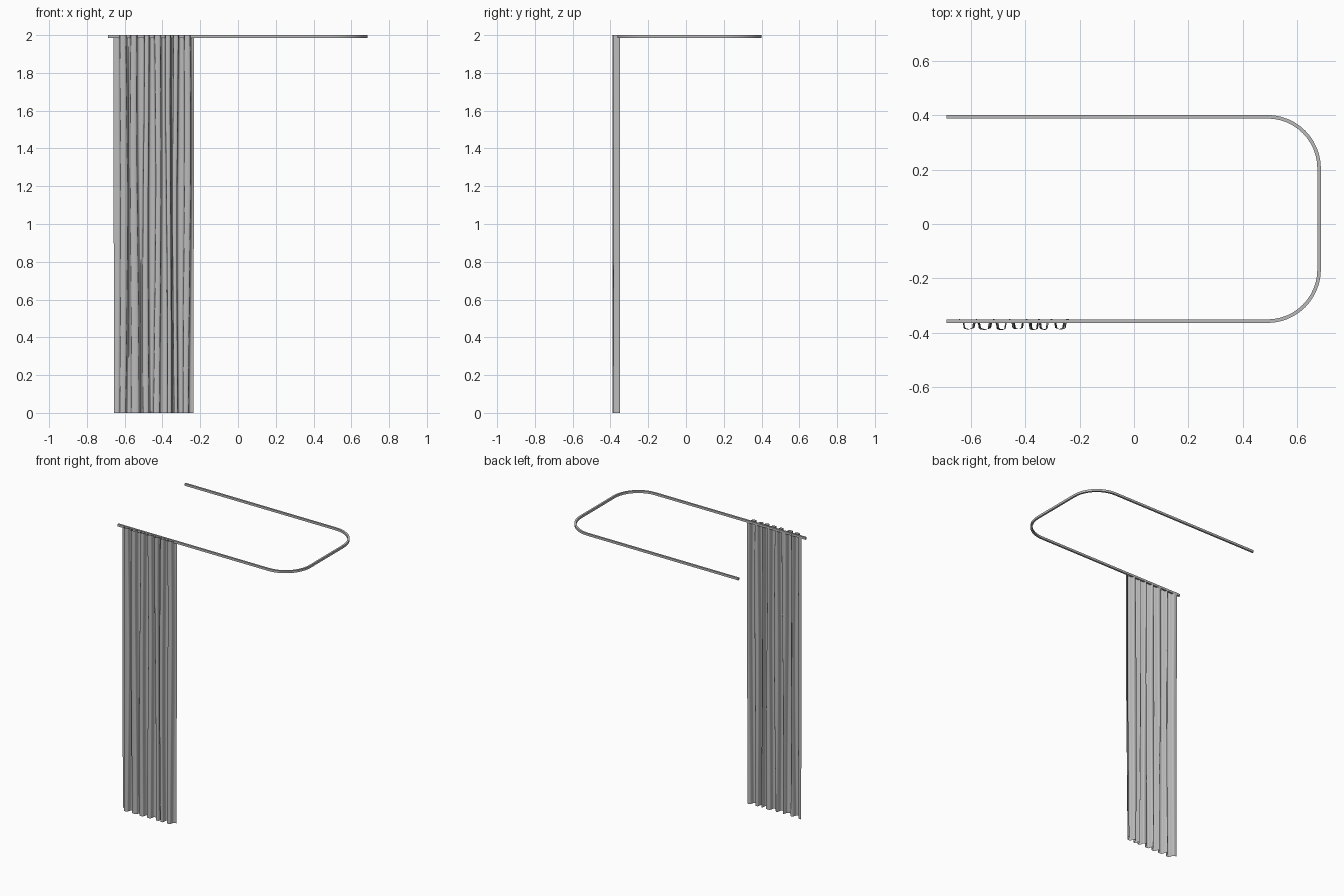
import bpy
import bmesh
import math
from mathutils import Vector

cube = bpy.data.objects.get("Cube")
if cube:
    bpy.data.objects.remove(cube, do_unlink=True)


def make_material(name, rgb):
    mat = bpy.data.materials.new(name)
    mat.use_nodes = True
    mat.diffuse_color = (*rgb, 1)
    mat.node_tree.nodes["Principled BSDF"].inputs["Base Color"].default_value = (*rgb, 1)
    return mat


def finish(name, bm, mat, angle):
    mesh = bpy.data.meshes.new(name)
    bm.to_mesh(mesh)
    bm.free()
    obj = bpy.data.objects.new(name, mesh)
    bpy.context.collection.objects.link(obj)
    mesh.materials.append(mat)
    bpy.ops.object.select_all(action="DESELECT")
    obj.select_set(True)
    bpy.context.view_layer.objects.active = obj
    bpy.ops.object.shade_smooth_by_angle(angle=math.radians(angle))
    return obj


def skin(bm, rows, closed=False):
    """Join equal rows of vertices with quads."""
    for a, b in zip(rows, rows[1:]):
        n = len(a)
        for i in range(n if closed else n - 1):
            j = (i + 1) % n
            bm.faces.new((a[i], a[j], b[j], b[i]))


grey = make_material("light grey", (0.5, 0.5, 0.5))

# Curtain track: square section swept along a U with rounded corners
BACK, FRONT, LEFT, RIGHT, RADIUS = 0.394, -0.357, 0.68, -0.688, 0.19
HALF = 0.0065


def corner(cx, cy, start):
    for i in range(13):
        a = math.radians(start - 90 * i / 12)
        out = Vector((math.cos(a), math.sin(a), 0))
        yield Vector((cx, cy, 2 - HALF * 1.2)) + out * RADIUS, out


up = Vector((0, 0, 1))
north = Vector((0, 1, 0))
path = [(Vector((RIGHT, BACK, 2 - HALF * 1.2)), north)]
path += corner(LEFT - RADIUS, BACK - RADIUS, 90)
path += corner(LEFT - RADIUS, FRONT + RADIUS, 0)
path.append((Vector((RIGHT, FRONT, 2 - HALF * 1.2)), -north))

bm = bmesh.new()
rows = []
for p, out in path:
    rows.append([bm.verts.new(p + out * HALF * s + up * HALF * 1.2 * t)
                 for s, t in ((-1, -1), (1, -1), (1, 1), (-1, 1))])
skin(bm, rows, closed=True)
bm.faces.new(rows[0])
bm.faces.new(rows[-1])
bmesh.ops.recalc_face_normals(bm, faces=bm.faces)
finish("curtain_track", bm, grey, 35)

# Curtain: one hanging sheet with uneven rounded pleats
PLEATS = ((-0.61, 0.022), (-0.55, 0.024), (-0.483, 0.02), (-0.427, 0.022),
          (-0.37, 0.017), (-0.328, 0.016), (-0.27, 0.02))
Y_BACK, Y_FRONT = -0.35, -0.387


def smooth_line(pts, steps=4):
    """Catmull-Rom points through a control line."""
    ext = [pts[0]] + pts + [pts[-1]]
    out = []
    for a, b, c, d in zip(ext, ext[1:], ext[2:], ext[3:]):
        for i in range(steps):
            t = i / steps
            out.append(b + (c - a) * (t / 2)
                       + (a * 2 - b * 5 + c * 4 - d) * (t * t / 2)
                       + (b * 3 - a - c * 3 + d) * (t ** 3 / 2))
    return out + [pts[-1]]


def section(h):
    """Pleat line at height fraction h, drifting a little down the drop."""
    pts = [Vector((-0.66 + 0.004 * (1 - h), Y_BACK + 0.001))]
    for k, (c, w) in enumerate(PLEATS):
        c += 0.007 * math.sin(2.6 * h + 1.9 * k) * min(1, 2 * (1 - h) + 0.2)
        w *= 1 + 0.12 * math.sin(3 * h + k)
        tip = Y_FRONT + 0.002 * math.sin(2 * h + 2.3 * k)
        for dx, depth in ((-1.1, 0.05), (-0.8, 0.5), (-0.65, 0.9),
                          (0, 1), (0.65, 0.9), (0.8, 0.5), (1.1, 0.05)):
            pts.append(Vector((c + dx * w, Y_BACK + (tip - Y_BACK) * depth)))
    pts.append(Vector((-0.232 - 0.004 * (1 - h), Y_BACK + 0.001)))
    return smooth_line(pts)


LEVELS = 24
bm = bmesh.new()
rows = [[bm.verts.new((p.x, p.y, 2 * i / LEVELS)) for p in section(i / LEVELS)]
        for i in range(LEVELS + 1)]
skin(bm, rows)
finish("curtain", bm, grey, 60)
